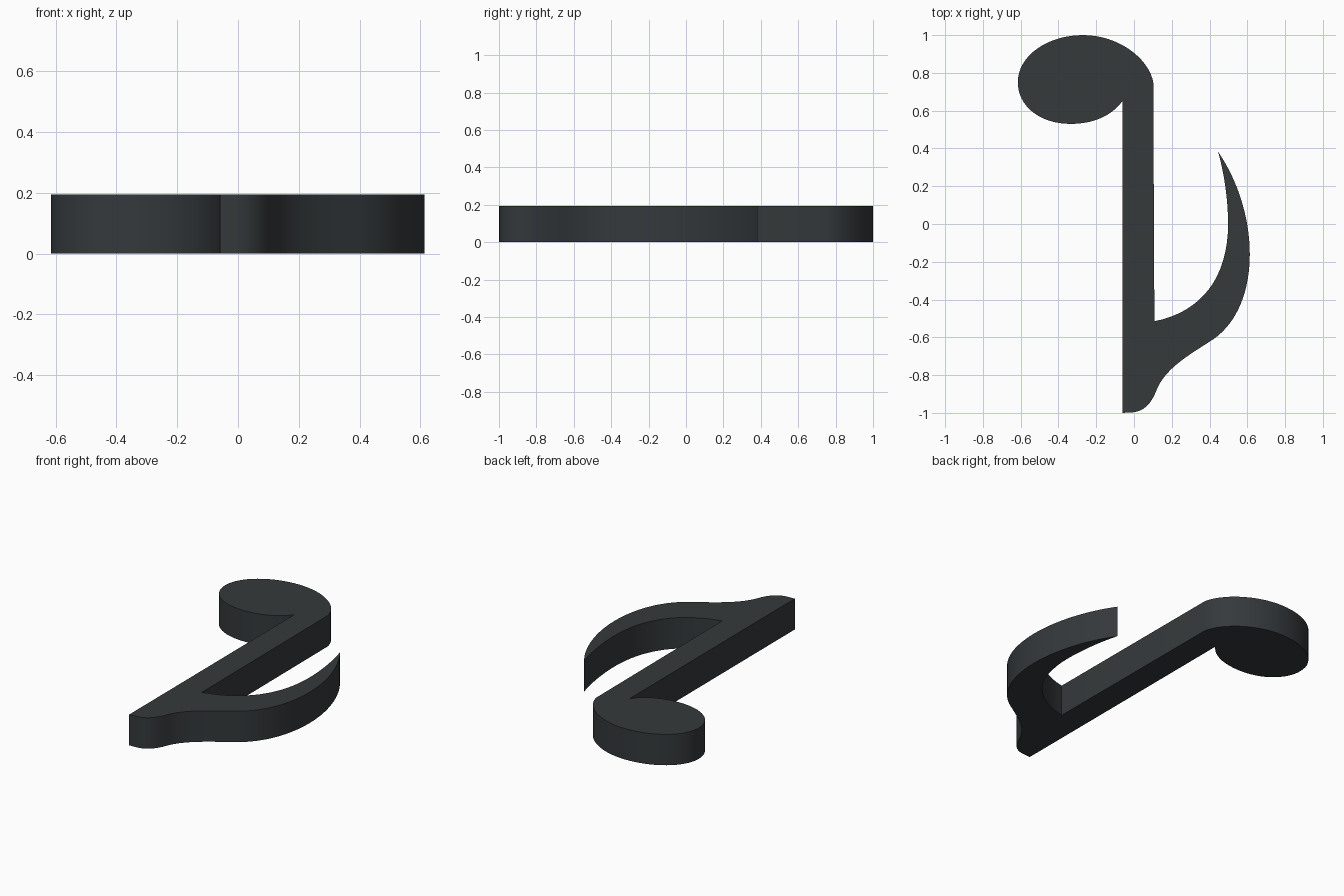
import bpy, bmesh
from mathutils import Vector
from mathutils.geometry import interpolate_bezier

if "Cube" in bpy.data.objects:
    bpy.data.objects.remove(bpy.data.objects["Cube"])

HEIGHT = 0.195

# Outline as bezier segments: (handle, handle, end) or just (end,) for a straight run
start = (-0.06, -1.0)
segments = [
    # rounded foot of the stem
    [(-0.005, -0.997)],
    [(0.055, -0.99), (0.09, -0.95), (0.115, -0.89)],
    # outer edge of the flag, up to its tip
    [(0.16, -0.765), (0.29, -0.695), (0.42, -0.61)],
    [(0.55, -0.52), (0.613, -0.35), (0.613, -0.16)],
    [(0.613, 0.03), (0.55, 0.23), (0.445, 0.383)],
    # inner edge of the flag, back to the stem
    [(0.485, 0.24), (0.498, 0.10), (0.498, 0.0)],
    [(0.498, -0.28), (0.36, -0.465), (0.108, -0.515)],
    # right side of the stem
    [(0.102, 0.75)],
    # oval note head
    [(0.08, 0.875), (-0.08, 1.0), (-0.27, 1.0)],
    [(-0.46, 1.0), (-0.615, 0.89), (-0.615, 0.75)],
    [(-0.615, 0.625), (-0.50, 0.53), (-0.335, 0.53)],
    [(-0.22, 0.53), (-0.12, 0.57), (-0.062, 0.65)],
]

outline = [Vector(start)]
for seg in segments:
    if len(seg) == 1:
        outline.append(Vector(seg[0]))
    else:
        outline += interpolate_bezier(outline[-1], *map(Vector, seg), 17)[1:]

# Extrude the outline into a solid slab
bm = bmesh.new()
base = bm.faces.new([bm.verts.new((p[0], p[1], 0)) for p in outline])
result = bmesh.ops.extrude_face_region(bm, geom=[base], use_keep_orig=True)
top = [v for v in result["geom"] if isinstance(v, bmesh.types.BMVert)]
bmesh.ops.translate(bm, verts=top, vec=(0, 0, HEIGHT))
bmesh.ops.recalc_face_normals(bm, faces=bm.faces)
bmesh.ops.triangulate(bm, faces=[f for f in bm.faces if len(f.verts) > 4])
mesh = bpy.data.meshes.new("music_note")
bm.to_mesh(mesh)
bm.free()

note = bpy.data.objects.new("music_note", mesh)
bpy.context.collection.objects.link(note)

# Dark slate finish
mat = bpy.data.materials.new("dark_slate")
mat.diffuse_color = (0.035, 0.041, 0.044, 1)
mat.use_nodes = True
mat.node_tree.nodes["Principled BSDF"].inputs["Base Color"].default_value = mat.diffuse_color
mesh.materials.append(mat)

# Smooth walls with crisp rims and corners
bpy.context.view_layer.objects.active = note
note.select_set(True)
bpy.ops.object.shade_smooth_by_angle(angle=0.52)
